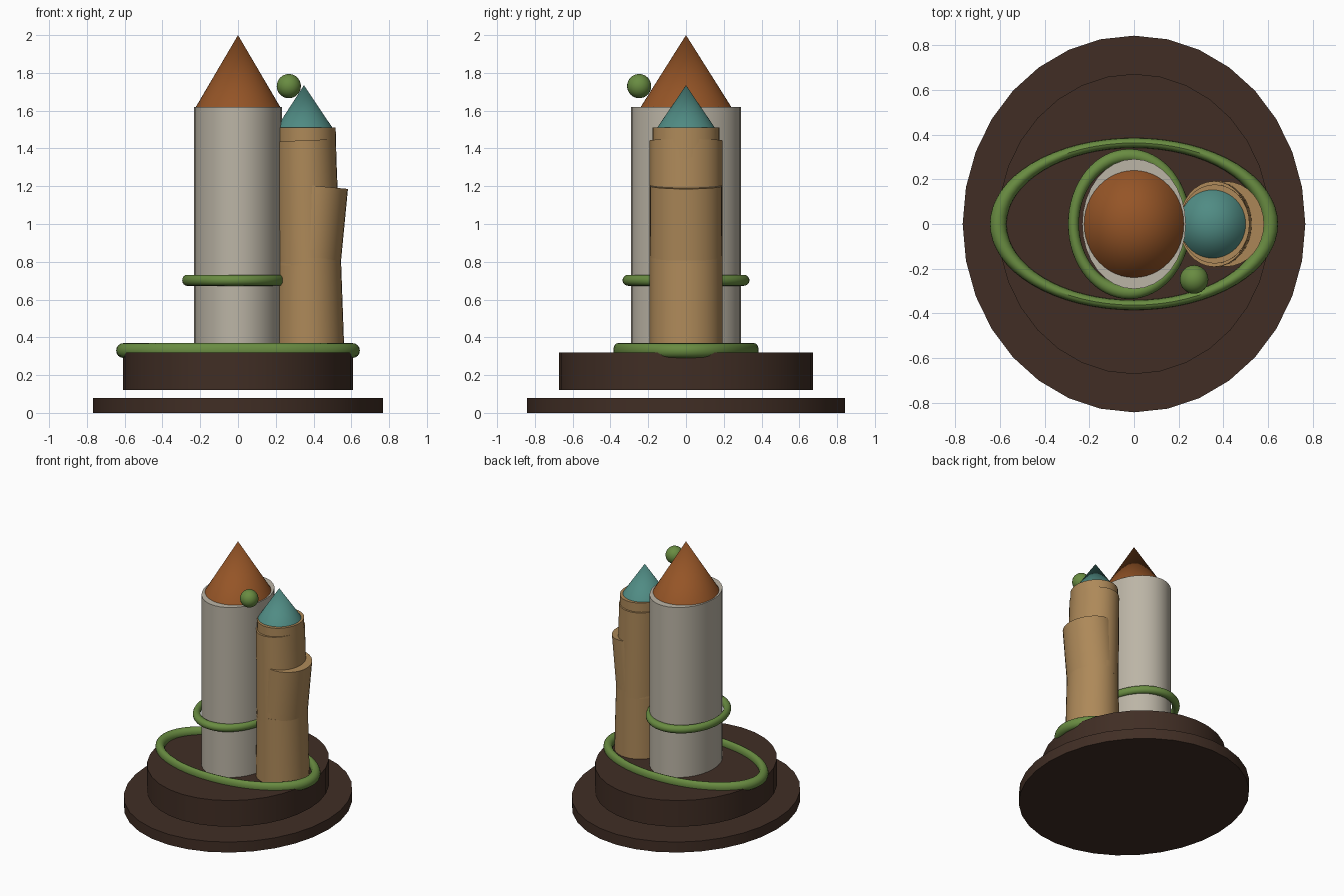
import bpy, bmesh, math

if "Cube" in bpy.data.objects:
    bpy.data.objects.remove(bpy.data.objects["Cube"])


def material(name, rgb):
    m = bpy.data.materials.new(name)
    m.diffuse_color = (*rgb, 1.0)
    m.use_nodes = True
    m.node_tree.nodes["Principled BSDF"].inputs["Base Color"].default_value = m.diffuse_color
    return m


BROWN = material("dark brown", (0.052, 0.027, 0.018))
STONE = material("warm grey", (0.50, 0.46, 0.38))
TAN = material("tan", (0.42, 0.25, 0.10))
RUST = material("rust orange", (0.30, 0.09, 0.02))
TEAL = material("teal", (0.08, 0.26, 0.23))
GREEN = material("leaf green", (0.14, 0.26, 0.053))


def finish(obj, name, mat):
    obj.name = name
    obj.data.materials.append(mat)
    bpy.context.view_layer.objects.active = obj
    obj.select_set(True)
    bpy.ops.object.shade_smooth_by_angle(angle=math.radians(35))
    obj.select_set(False)
    return obj


def stack(name, mat, sections, sides=32):
    """Capped loft through elliptical sections (cx, z, rx, ry, slope);
    rx = 0 closes the top to a point."""
    bm = bmesh.new()
    rings = []
    for cx, z, rx, ry, slope in sections:
        if rx == 0:
            rings.append([bm.verts.new((cx, 0, z))])
            continue
        ring = []
        for i in range(sides):
            a = 2 * math.pi * i / sides
            dx = rx * math.cos(a)
            ring.append(bm.verts.new((cx + dx, ry * math.sin(a), z + slope * dx)))
        rings.append(ring)
    bm.faces.new(rings[0][::-1])
    for low, high in zip(rings, rings[1:]):
        for i in range(sides):
            j = (i + 1) % sides
            if len(high) == 1:
                bm.faces.new((low[i], low[j], high[0]))
            else:
                bm.faces.new((low[i], low[j], high[j], high[i]))
    if len(rings[-1]) > 1:
        bm.faces.new(rings[-1])
    me = bpy.data.meshes.new(name)
    bm.to_mesh(me)
    bm.free()
    obj = bpy.data.objects.new(name, me)
    bpy.context.collection.objects.link(obj)
    return finish(obj, name, mat)


def ring(name, cx, z, rx, ry, minor, height):
    """Torus stretched to an oval in plan."""
    bpy.ops.mesh.primitive_torus_add(major_radius=1, minor_radius=minor,
                                     major_segments=64, minor_segments=16)
    obj = bpy.context.object
    for v in obj.data.vertices:
        x, y, h = v.co
        v.co = (cx + x * rx, y * ry, z + h / minor * height)
    return finish(obj, name, GREEN)


# Two-step base with a narrow gap between the discs
stack("base_disc", BROWN, [(0, 0, 0.767, 0.843, 0), (0, 0.08, 0.767, 0.843, 0)])
stack("plinth", BROWN, [(0, 0.12, 0.61, 0.672, 0), (0, 0.32, 0.61, 0.672, 0)])

# Main tower and roof
stack("main_tower", STONE, [(0, 0.32, 0.232, 0.291, 0), (0, 1.62, 0.232, 0.291, 0)])
stack("main_roof", RUST, [(0, 1.61, 0.229, 0.246, 0), (0, 2.0, 0, 0, 0)], 48)

# Side tower: overlapping leaning shafts under a small roof
stack("side_tower_foot", TAN, [(0.379, 0.32, 0.184, 0.193, 0),
                               (0.375, 0.82, 0.17, 0.192, 0)])
stack("side_tower_outer", TAN, [(0.373, 0.78, 0.17, 0.191, 0),
                                (0.412, 1.202, 0.17, 0.191, -0.097)])
stack("side_tower_middle", TAN, [(0.374, 0.78, 0.169, 0.192, 0),
                                 (0.359, 1.443, 0.158, 0.192, 0.04)])
stack("side_tower_top", TAN, [(0.366, 1.19, 0.159, 0.177, 0),
                              (0.361, 1.51, 0.156, 0.177, 0)])
stack("side_roof", TEAL, [(0.352, 1.505, 0.151, 0.156, 0), (0.349, 1.735, 0, 0, 0)], 48)

# Vine rings
ring("lower_vine_ring", 0, 0.33, 0.608, 0.363, 0.061, 0.039)
ring("upper_vine_ring", -0.021, 0.702, 0.25, 0.306, 0.098, 0.029)

# Floating ball beside the roofs
bpy.ops.mesh.primitive_uv_sphere_add(segments=24, ring_count=16, radius=0.064,
                                     location=(0.269, -0.248, 1.73))
finish(bpy.context.object, "leaf_ball", GREEN)
